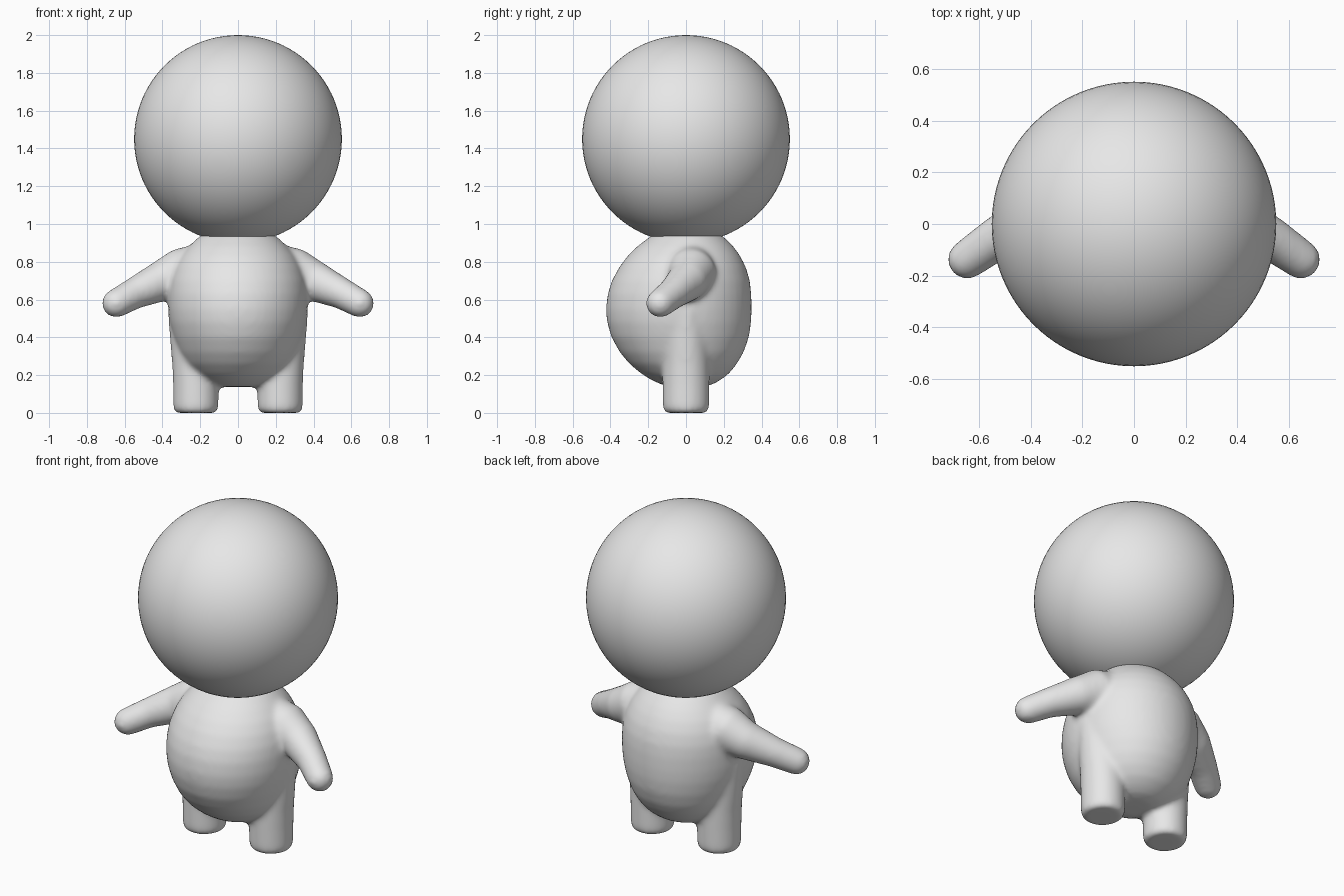
import bpy, bmesh, math
from mathutils import Vector

if "Cube" in bpy.data.objects:
    bpy.data.objects.remove(bpy.data.objects["Cube"])

grey = bpy.data.materials.new("plain grey")
grey.diffuse_color = (0.8, 0.8, 0.8, 1)
grey.use_nodes = True
grey.node_tree.nodes["Principled BSDF"].inputs["Base Color"].default_value = grey.diffuse_color

SIDES = 48


def loft(bm, rings):
    """Closed skin through rings of (centre, u axis, v axis)."""
    loops = []
    for c, u, v in rings:
        angles = [2 * math.pi * i / SIDES for i in range(SIDES)]
        loops.append([bm.verts.new(c + u * math.cos(a) + v * math.sin(a)) for a in angles])
    for lo, hi in zip(loops, loops[1:]):
        for i in range(SIDES):
            j = (i + 1) % SIDES
            bm.faces.new((lo[i], lo[j], hi[j], hi[i]))
    bm.faces.new(loops[0][::-1])
    bm.faces.new(loops[-1])


def flat_ring(x, z, rx, y_front, y_back):
    return (Vector((x, (y_front + y_back) / 2, z)),
            Vector((rx, 0, 0)), Vector((0, (y_back - y_front) / 2, 0)))


def arm_rings(side):
    """Tapered arm reaching out and forward, ending in a round hand."""
    path = [(0.15, 0.03, 0.80, 0.11), (0.30, 0.03, 0.742, 0.13),
            (0.41, 0.005, 0.695, 0.107), (0.55, -0.07, 0.632, 0.083),
            (0.645, -0.137, 0.58, 0.076)]
    pts = [Vector((side * x, y, z)) for x, y, z, _ in path]
    radii = [p[3] for p in path]
    end = (pts[-1] - pts[-2]).normalized()
    for k in range(1, 7):
        a = k / 6 * math.radians(85)
        pts.append(pts[4] + end * radii[4] * math.sin(a))
        radii.append(radii[4] * math.cos(a))
    rings = []
    for i, (p, r) in enumerate(zip(pts, radii)):
        d = (pts[min(i + 1, len(pts) - 1)] - pts[max(i - 1, 0)]).normalized()
        u = d.cross(Vector((0, 0, 1))).normalized()
        rings.append((p, u * r, d.cross(u) * r))
    return rings


bm = bmesh.new()

# Torso with a round belly: height, half width, front y, back y
torso = [(0.138, 0.09, -0.08, 0.09), (0.15, 0.14, -0.13, 0.14),
         (0.175, 0.19, -0.185, 0.185), (0.21, 0.235, -0.24, 0.23),
         (0.26, 0.28, -0.30, 0.27), (0.32, 0.312, -0.35, 0.305),
         (0.40, 0.34, -0.395, 0.333), (0.48, 0.36, -0.418, 0.345),
         (0.55, 0.368, -0.424, 0.348), (0.63, 0.368, -0.415, 0.346),
         (0.70, 0.36, -0.392, 0.338), (0.77, 0.338, -0.355, 0.318),
         (0.83, 0.305, -0.31, 0.288), (0.88, 0.262, -0.26, 0.252),
         (0.92, 0.22, -0.208, 0.213), (0.947, 0.188, -0.17, 0.18)]
loft(bm, [flat_ring(0, *row) for row in torso])

for side in (-1, 1):
    # Stubby leg: height, centre x, half width, half depth
    leg = [(0.0, 0.223, 0.105, 0.108), (0.015, 0.223, 0.118, 0.121),
           (0.04, 0.223, 0.12, 0.124), (0.15, 0.223, 0.121, 0.125),
           (0.25, 0.225, 0.123, 0.125), (0.40, 0.235, 0.126, 0.12),
           (0.55, 0.25, 0.122, 0.10)]
    loft(bm, [flat_ring(side * x, z, rx, -ry, ry) for z, x, rx, ry in leg])
    loft(bm, arm_rings(side))

bmesh.ops.recalc_face_normals(bm, faces=bm.faces)
mesh = bpy.data.meshes.new("body")
bm.to_mesh(mesh)
bm.free()
mesh.materials.append(grey)
body = bpy.data.objects.new("body", mesh)
bpy.context.collection.objects.link(body)

# Fuse torso, legs and arms into one soft skin
fuse = body.modifiers.new("fuse", 'REMESH')
fuse.mode = 'VOXEL'
fuse.voxel_size = 0.014
fuse.use_smooth_shade = True
soften = body.modifiers.new("soften", 'SMOOTH')
soften.factor = 0.5
soften.iterations = 14

# Ball head
bpy.ops.mesh.primitive_uv_sphere_add(segments=96, ring_count=48, radius=0.55,
                                     location=(0, 0, 1.45))
head = bpy.context.object
head.name = "head"
head.data.materials.append(grey)
bpy.ops.object.shade_smooth()
